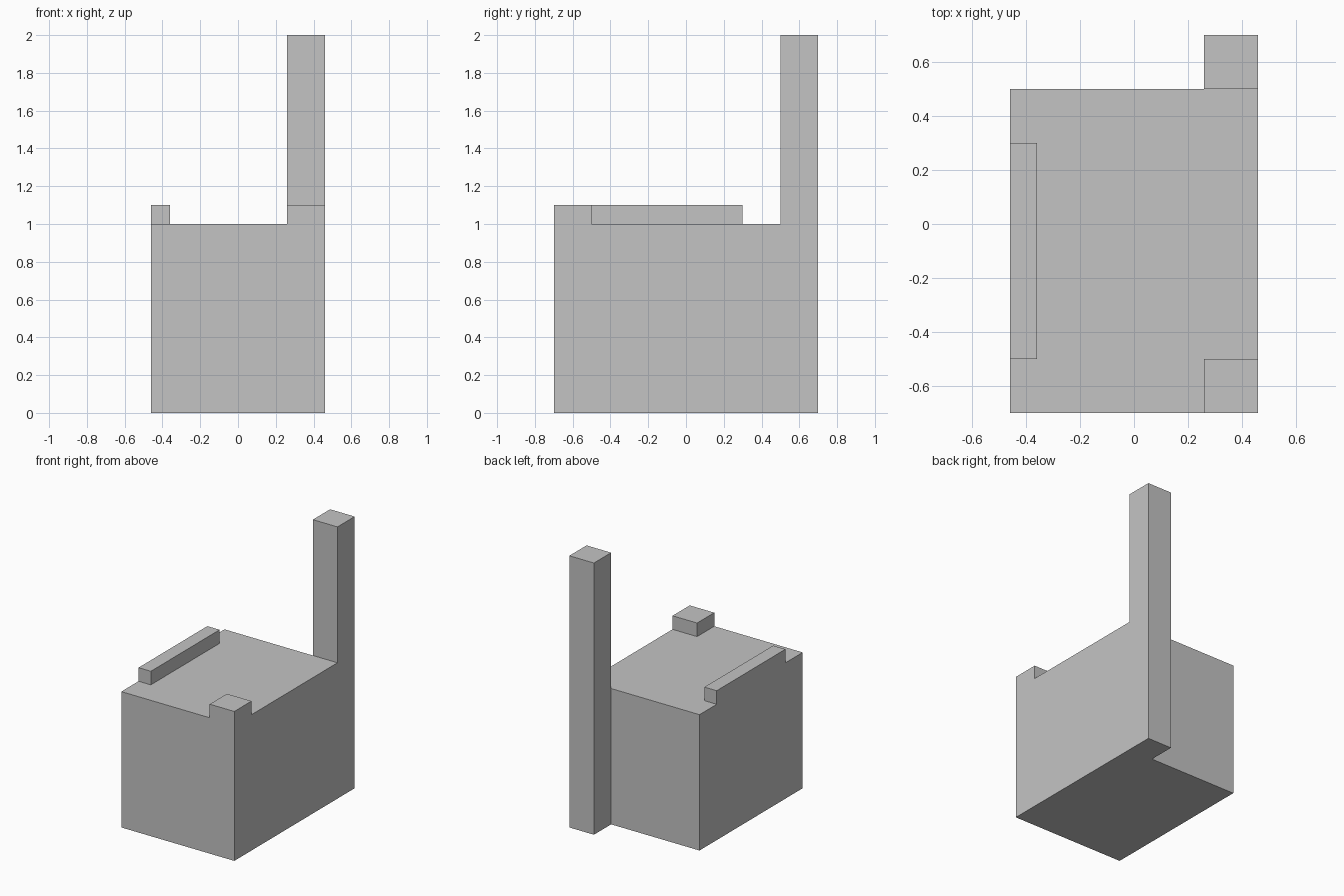
import bpy

# Remove the default cube
default = bpy.data.objects.get("Cube")
if default:
    bpy.data.objects.remove(default, do_unlink=True)

# Single plain colour
grey = bpy.data.materials.new("plain_grey")
grey.use_nodes = True
colour = (0.55, 0.55, 0.55, 1.0)
grey.diffuse_color = colour
grey.node_tree.nodes["Principled BSDF"].inputs["Base Color"].default_value = colour


def box(name, low, high):
    """Add a flat-sided box spanning two opposite corners."""
    centre = [(a + b) / 2 for a, b in zip(low, high)]
    bpy.ops.mesh.primitive_cube_add(size=1, location=centre)
    obj = bpy.context.object
    obj.name = name
    obj.scale = [b - a for a, b in zip(low, high)]
    bpy.ops.object.transform_apply(location=False, rotation=False, scale=True)
    obj.data.materials.append(grey)
    return obj


SIDE = 0.46      # half width
FRONT = -0.7
BACK = 0.5       # back of the main block
TOP = 1.0        # top of the main block
RIM = 1.1        # top of the raised pieces
INNER = 0.26     # inner face of the post and corner block

# Main block
box("body", (-SIDE, FRONT, 0), (SIDE, BACK, TOP))

# Tall post standing against the back
box("back_post", (INNER, BACK, 0), (SIDE, 0.7, 2))

# Raised block on the front corner
box("corner_block", (INNER, FRONT, TOP), (SIDE, -0.5, RIM))

# Low rail along the opposite edge
box("side_rail", (-SIDE, -0.5, TOP), (-0.36, 0.3, RIM))
